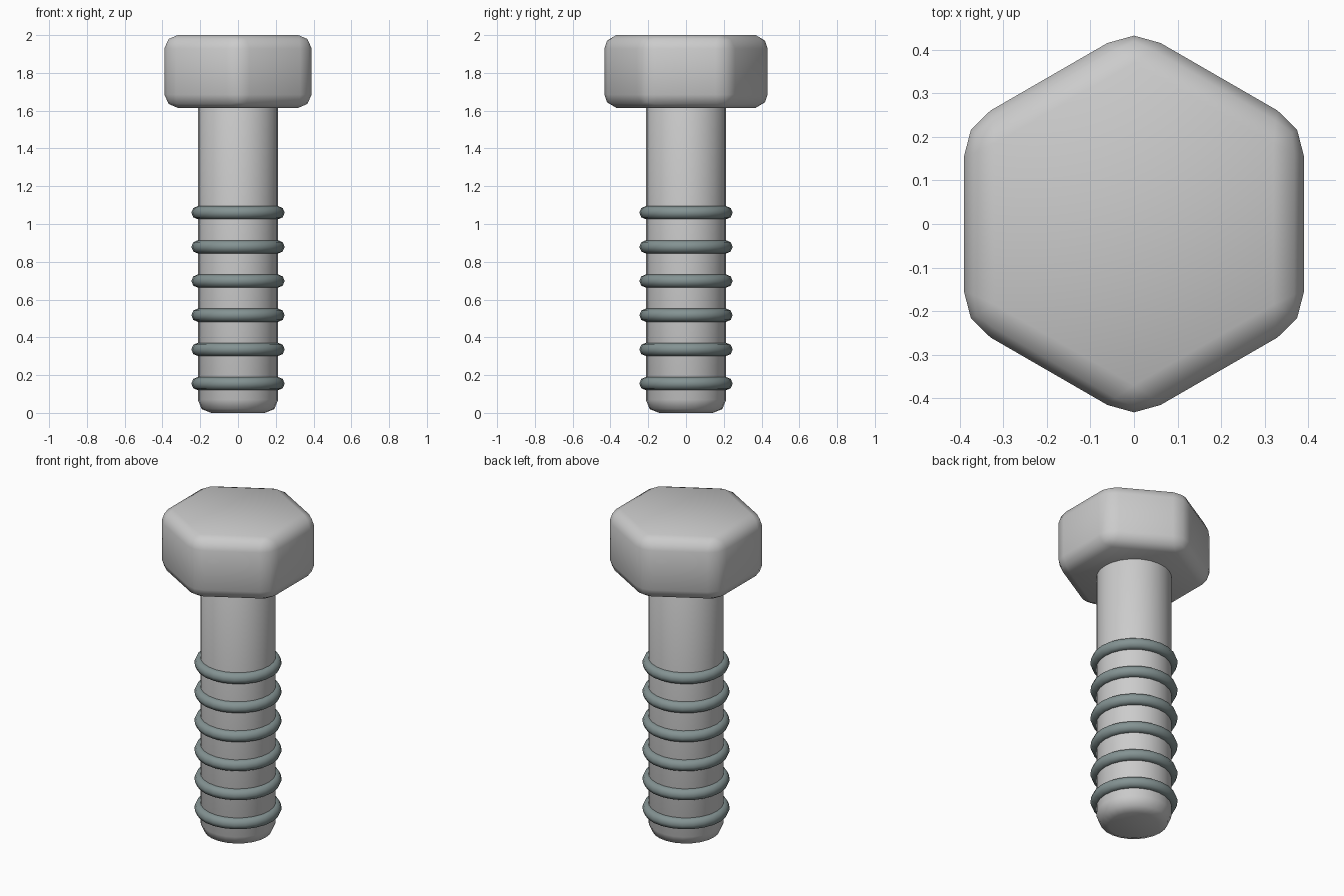
import bpy
from math import radians

if "Cube" in bpy.data.objects:
    bpy.data.objects.remove(bpy.data.objects["Cube"])


def finish(obj, name, bevel=0.0):
    obj.name = name
    if bevel:
        mod = obj.modifiers.new("bevel", "BEVEL")
        mod.width = bevel
        mod.segments = 2
        mod.limit_method = "ANGLE"
        mod.angle_limit = radians(30)
    for p in obj.data.polygons:
        p.use_smooth = True
    return obj


# Hexagonal head, corners on +/-y
bpy.ops.mesh.primitive_cylinder_add(vertices=6, radius=0.45, depth=0.385,
                                    location=(0, 0, 1.8075))
finish(bpy.context.object, "hex_head", 0.07)

# Shaft with rounded tip, its top end hidden inside the head
bpy.ops.mesh.primitive_cylinder_add(vertices=24, radius=0.213, depth=1.72,
                                    location=(0, 0, 0.86))
finish(bpy.context.object, "shaft", 0.07)

# Darker thread rings
dark = bpy.data.materials.new("dark_steel")
dark.diffuse_color = (0.23, 0.29, 0.29, 1)
dark.use_nodes = True
dark.node_tree.nodes["Principled BSDF"].inputs["Base Color"].default_value = dark.diffuse_color
for i in range(6):
    bpy.ops.mesh.primitive_torus_add(major_segments=24, minor_segments=8,
                                     major_radius=0.212, minor_radius=0.035,
                                     location=(0, 0, 0.155 + 0.181 * i))
    ring = finish(bpy.context.object, f"thread_ring_{i + 1}")
    ring.data.materials.append(dark)
